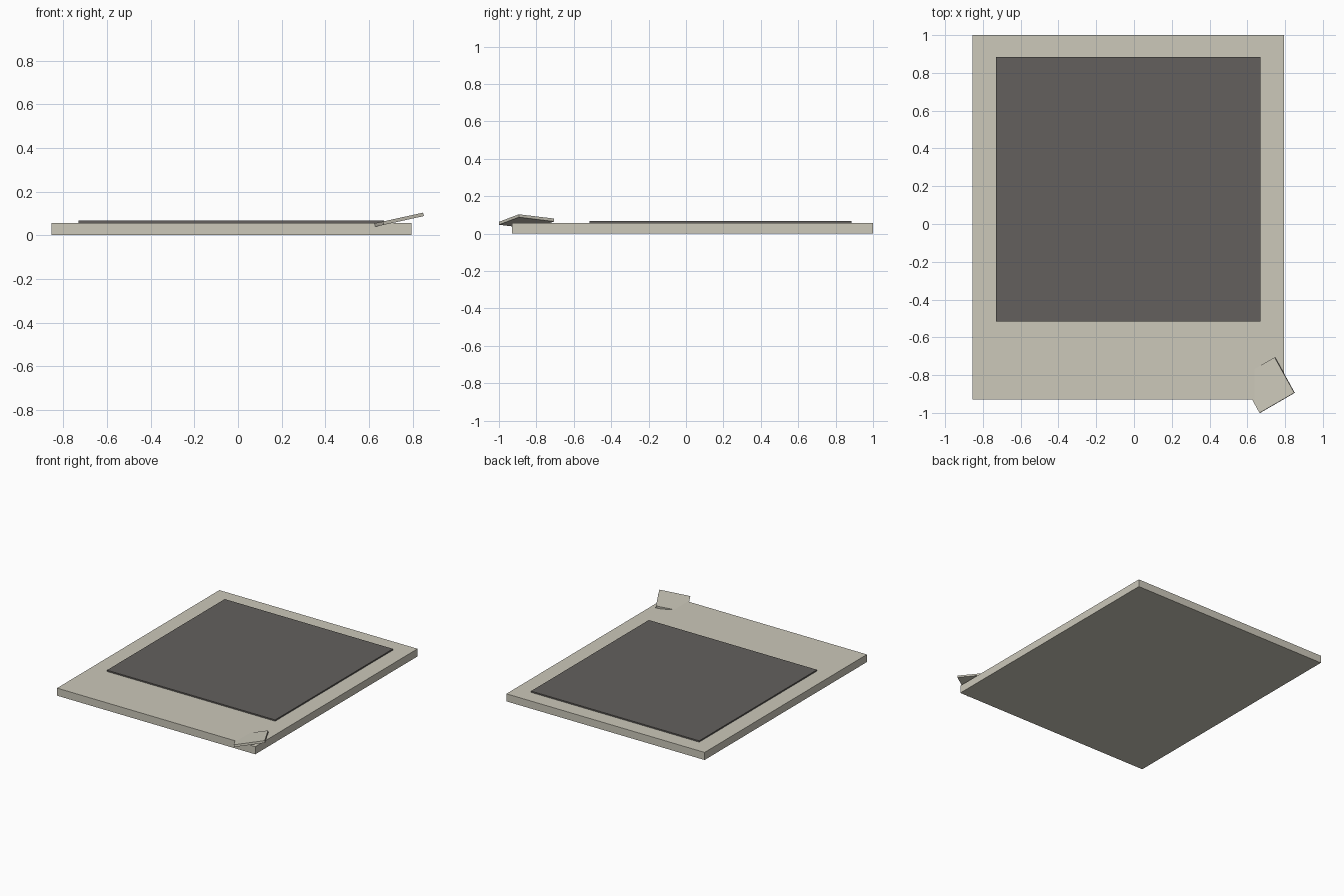
import bpy
import math
from mathutils import Matrix, Vector

cube = bpy.data.objects.get("Cube")
if cube:
    bpy.data.objects.remove(cube, do_unlink=True)


def make_material(name, srgb):
    """Flat material from an sRGB colour, stored as linear values."""
    colour = [((c + 0.055) / 1.055) ** 2.4 for c in srgb] + [1.0]
    mat = bpy.data.materials.new(name)
    mat.use_nodes = True
    mat.diffuse_color = colour
    bsdf = mat.node_tree.nodes["Principled BSDF"]
    bsdf.inputs["Base Color"].default_value = colour
    bsdf.inputs["Roughness"].default_value = 0.8
    return mat


def make_box(name, centre, size, mat, turn=Matrix.Identity(4)):
    """Box of the given size, turned about its own centre."""
    bpy.ops.mesh.primitive_cube_add(size=1)
    box = bpy.context.object
    box.name = name
    box.data.transform(Matrix.Translation(Vector(centre)) @ turn
                       @ Matrix.Diagonal((*size, 1)))
    box.data.materials.append(mat)
    return box


cream = make_material("cream card", (0.80, 0.785, 0.73))
charcoal = make_material("charcoal picture", (0.39, 0.378, 0.366))

# Card with a wide front border
make_box("card", (-0.03, 0.035, 0.0285), (1.65, 1.93, 0.057), cream)

# Dark square picture, slightly raised
make_box("picture", (-0.03, 0.185, 0.061), (1.40, 1.40, 0.012), charcoal)

# Tilted square flap at the front left corner, sunk into the card
flap_turn = Matrix.Rotation(math.radians(-12.4), 4, "Y") @ Matrix.Rotation(math.radians(29.5), 4, "Z")
make_box("corner_flap", (0.706, -0.853, 0.064), (0.216, 0.216, 0.016), cream, flap_turn)
